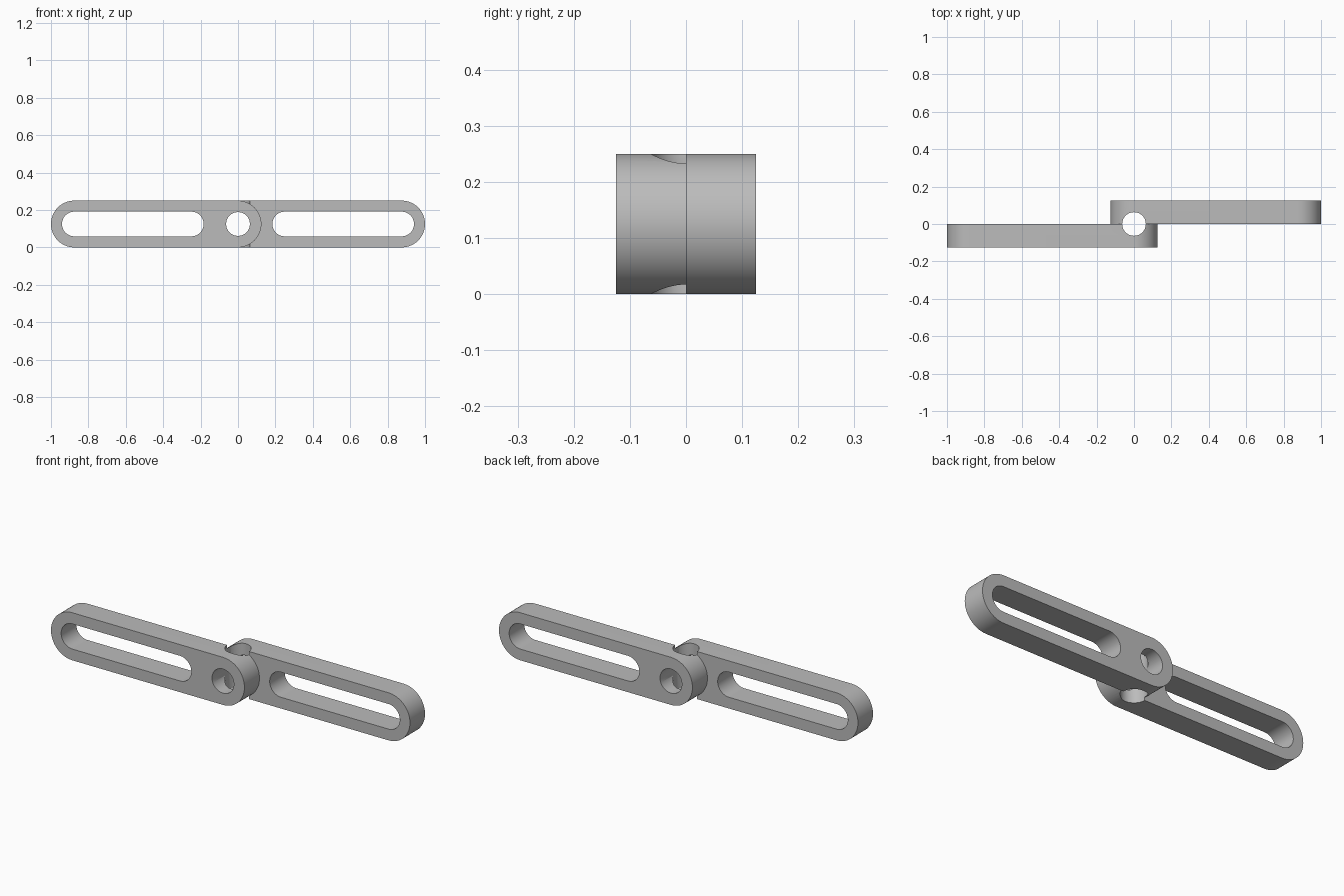
import bpy, bmesh, math
from mathutils import Matrix

cube = bpy.data.objects.get("Cube")
if cube:
    bpy.data.objects.remove(cube, do_unlink=True)

MID = 0.125      # half height, outer end radius and arm thickness
SLOT_R = 0.066

grey = bpy.data.materials.new("satin grey")
grey.use_nodes = True
grey.diffuse_color = (0.5, 0.5, 0.5, 1)
grey.node_tree.nodes["Principled BSDF"].inputs["Base Color"].default_value = (0.5, 0.5, 0.5, 1)


def add_object(name, mesh):
    ob = bpy.data.objects.new(name, mesh)
    bpy.context.collection.objects.link(ob)
    return ob


def stadium(name, x0, x1, radius, y0, y1, steps=32):
    """Round-ended bar between end centres x0 and x1, extruded along y."""
    bm = bmesh.new()
    verts = []
    for cx, start in ((x1, -math.pi / 2), (x0, math.pi / 2)):
        for i in range(steps + 1):
            a = start + math.pi * i / steps
            verts.append(bm.verts.new((cx + radius * math.cos(a), y0, MID + radius * math.sin(a))))
    face = bm.faces.new(verts)
    out = bmesh.ops.extrude_face_region(bm, geom=[face])
    moved = [g for g in out["geom"] if isinstance(g, bmesh.types.BMVert)]
    bmesh.ops.translate(bm, verts=moved, vec=(0, y1 - y0, 0))
    bmesh.ops.recalc_face_normals(bm, faces=bm.faces)
    mesh = bpy.data.meshes.new(name)
    bm.to_mesh(mesh)
    bm.free()
    return add_object(name, mesh)


def round_cutter(name, radius, matrix):
    bm = bmesh.new()
    bmesh.ops.create_cone(bm, cap_ends=True, segments=64, radius1=radius, radius2=radius,
                          depth=1, matrix=matrix)
    mesh = bpy.data.meshes.new(name)
    bm.to_mesh(mesh)
    bm.free()
    return add_object(name, mesh)


# Front arm, with its long slot, pivot hole and vertical cross hole
arm = stadium("front_arm", -1 + MID, 0, MID, -MID, 0)
arm.data.materials.append(grey)
centre = Matrix.Translation((0, 0, MID))
cutters = [
    stadium("slot_cutter", -0.875, -0.25, SLOT_R, -0.3, 0.2),
    round_cutter("pivot_cutter", 0.0635, centre @ Matrix.Rotation(math.pi / 2, 4, "X")),
    round_cutter("cross_cutter", 0.063, centre),
]
bpy.context.view_layer.objects.active = arm
for cutter in cutters:
    cutter.hide_render = True
    mod = arm.modifiers.new(cutter.name, "BOOLEAN")
    mod.operation = "DIFFERENCE"
    mod.solver = "EXACT"
    mod.object = cutter
    bpy.ops.object.modifier_apply(modifier=mod.name)
for cutter in cutters:
    bpy.data.objects.remove(cutter, do_unlink=True)

# Back arm: the same part turned half a revolution about the vertical axis
back_mesh = arm.data.copy()
back_mesh.transform(Matrix.Rotation(math.pi, 4, "Z"))
back = add_object("back_arm", back_mesh)

# Smooth round walls, crisp edges
bpy.ops.object.select_all(action="DESELECT")
for ob in (arm, back):
    ob.select_set(True)
bpy.ops.object.shade_smooth_by_angle(angle=math.radians(30))
